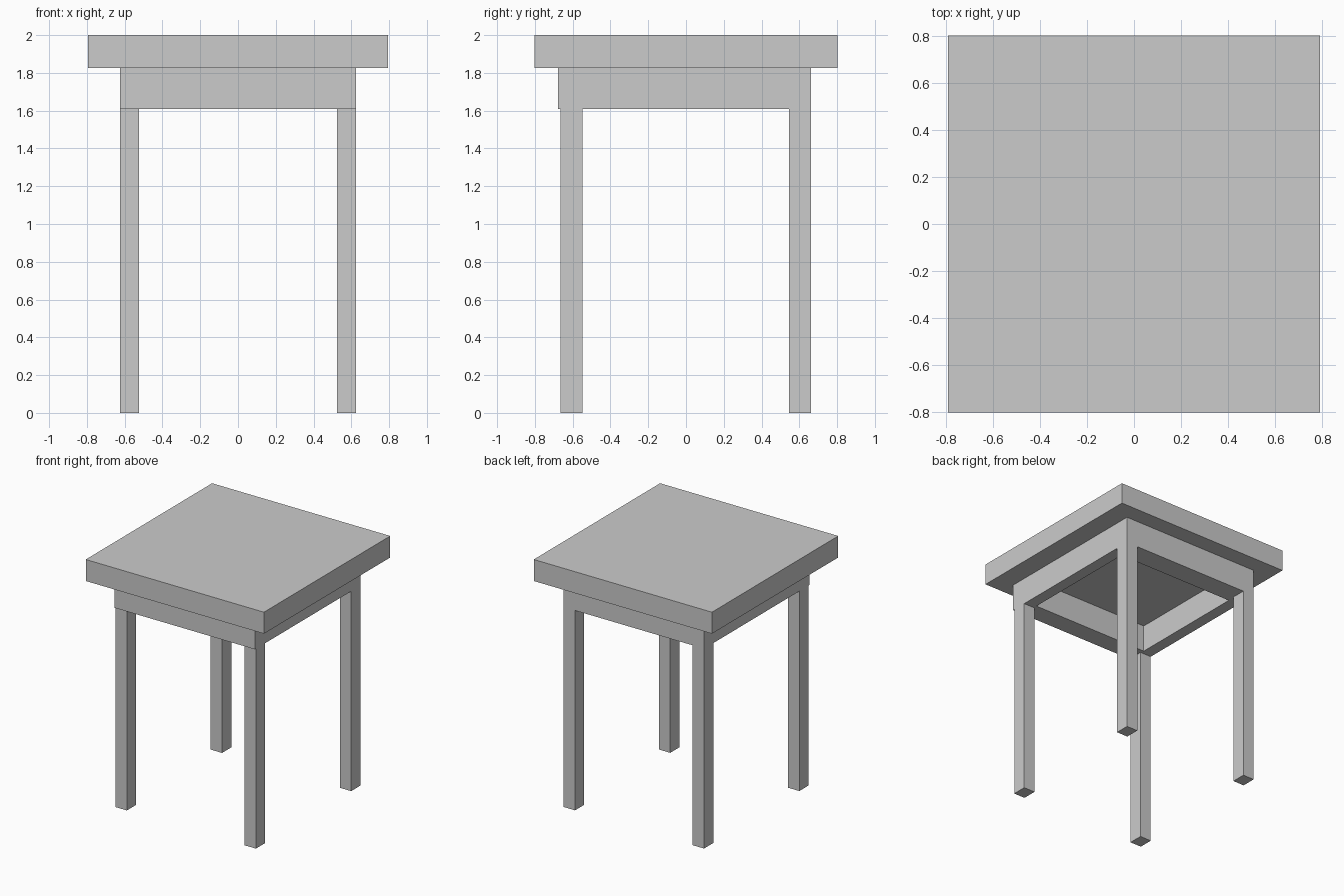
import bpy

if "Cube" in bpy.data.objects:
    bpy.data.objects.remove(bpy.data.objects["Cube"])


def box(name, x, y, z):
    """Box from (min, max) ranges on each axis."""
    bpy.ops.mesh.primitive_cube_add(size=1)
    ob = bpy.context.object
    ob.name = name
    ob.location = [(a + b) / 2 for a, b in (x, y, z)]
    ob.scale = [b - a for a, b in (x, y, z)]
    bpy.ops.object.transform_apply(location=True, rotation=False, scale=True)
    return ob


def mirror_x(ob):
    ob.modifiers.new("mirror", 'MIRROR').use_mirror_merge = False


APRON_Z = (1.608, 1.827)

# Thick square top
box("table_top", (-0.793, 0.793), (-0.803, 0.803), (APRON_Z[1], 2.0))

# Apron: front board sits slightly proud of the legs, the rest are flush
box("front_apron", (-0.625, 0.625), (-0.677, -0.517), APRON_Z)
box("back_apron", (-0.625, 0.625), (0.485, 0.663), APRON_Z)
mirror_x(box("side_aprons", (0.53, 0.625), (-0.517, 0.485), APRON_Z))

# Four straight legs
for name, y in (("front_legs", (-0.665, -0.548)), ("back_legs", (0.546, 0.663))):
    mirror_x(box(name, (0.524, 0.625), y, (0.0, APRON_Z[0])))
